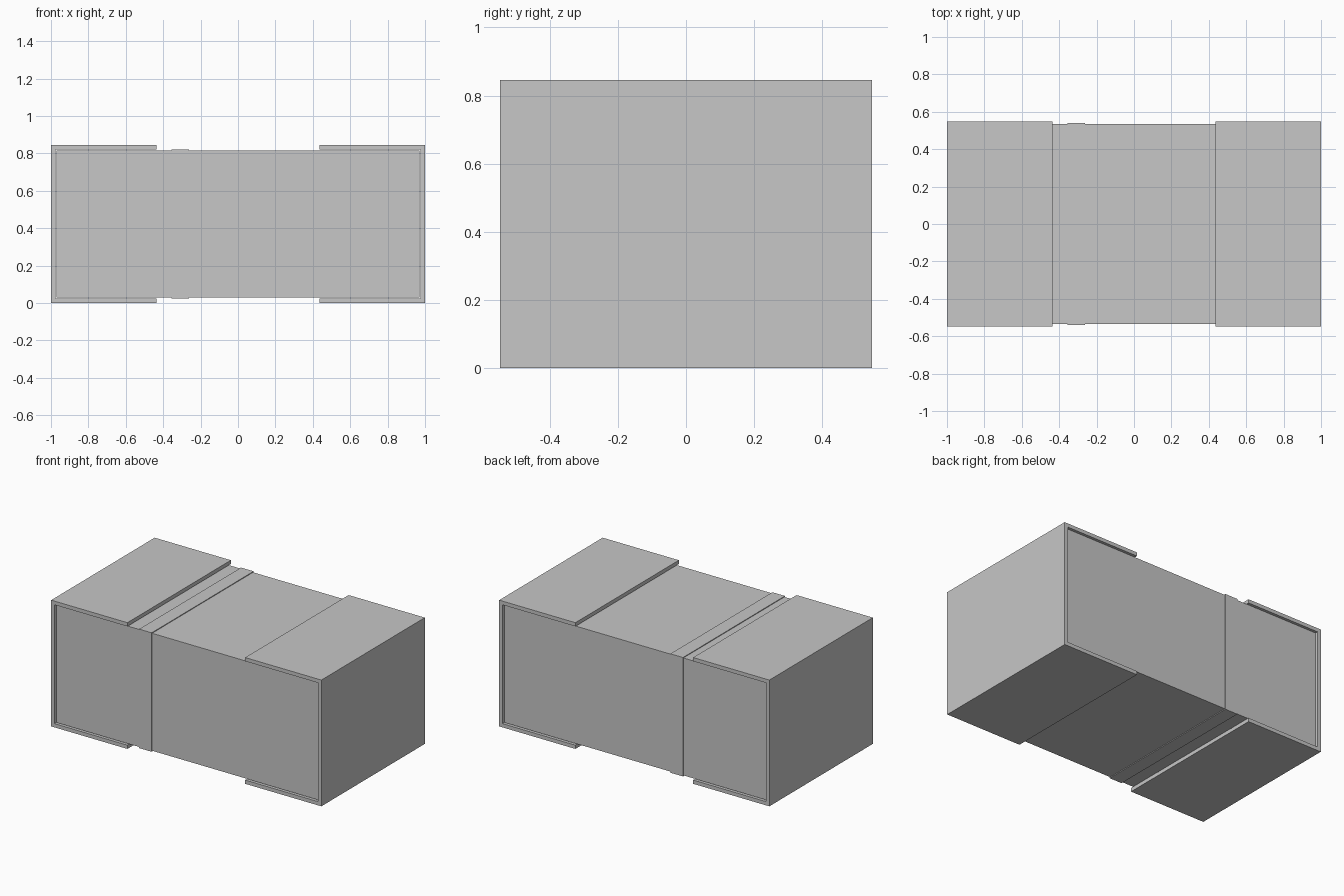
import bpy
import bmesh

# Remove the default object
cube = bpy.data.objects.get("Cube")
if cube:
    bpy.data.objects.remove(cube, do_unlink=True)

HEIGHT = 0.845
MID = HEIGHT / 2

# Single grey material
grey = bpy.data.materials.new("plain grey")
grey.use_nodes = True
colour = (0.57, 0.57, 0.57, 1)
grey.diffuse_color = colour
grey.node_tree.nodes["Principled BSDF"].inputs["Base Color"].default_value = colour


def add_object(name, bm):
    bmesh.ops.recalc_face_normals(bm, faces=bm.faces)
    mesh = bpy.data.meshes.new(name)
    bm.to_mesh(mesh)
    bm.free()
    mesh.materials.append(grey)
    obj = bpy.data.objects.new(name, mesh)
    bpy.context.collection.objects.link(obj)
    return obj


def block(name, x_range, half_y, half_z):
    """Box centred on y and on the middle height."""
    bm = bmesh.new()
    bmesh.ops.create_cube(bm, size=1)
    x0, x1 = x_range
    for v in bm.verts:
        v.co = (x0 if v.co.x < 0 else x1,
                2 * half_y * v.co.y, MID + 2 * half_z * v.co.z)
    return add_object(name, bm)


def end_cap(name, side, lip=0.436, wall=0.025, half_y=0.547):
    """C-shaped sleeve, open at the front and back, extruded along y."""
    profile = [(1, 0), (1, HEIGHT), (lip, HEIGHT), (lip, HEIGHT - wall),
               (1 - wall, HEIGHT - wall), (1 - wall, wall),
               (lip, wall), (lip, 0)]
    bm = bmesh.new()
    face = bm.faces.new([bm.verts.new((side * x, -half_y, z)) for x, z in profile])
    out = bmesh.ops.extrude_face_region(bm, geom=[face])
    moved = [g for g in out["geom"] if isinstance(g, bmesh.types.BMVert)]
    bmesh.ops.translate(bm, verts=moved, vec=(0, 2 * half_y, 0))
    return add_object(name, bm)


# Main body and the thin band wrapped round it
block("body", (-0.971, 0.971), 0.534, 0.393)
block("wrap_band", (-0.355, -0.262), 0.539, 0.398)

# Sleeves over both ends
end_cap("left_end_cap", 1)
end_cap("right_end_cap", -1)
